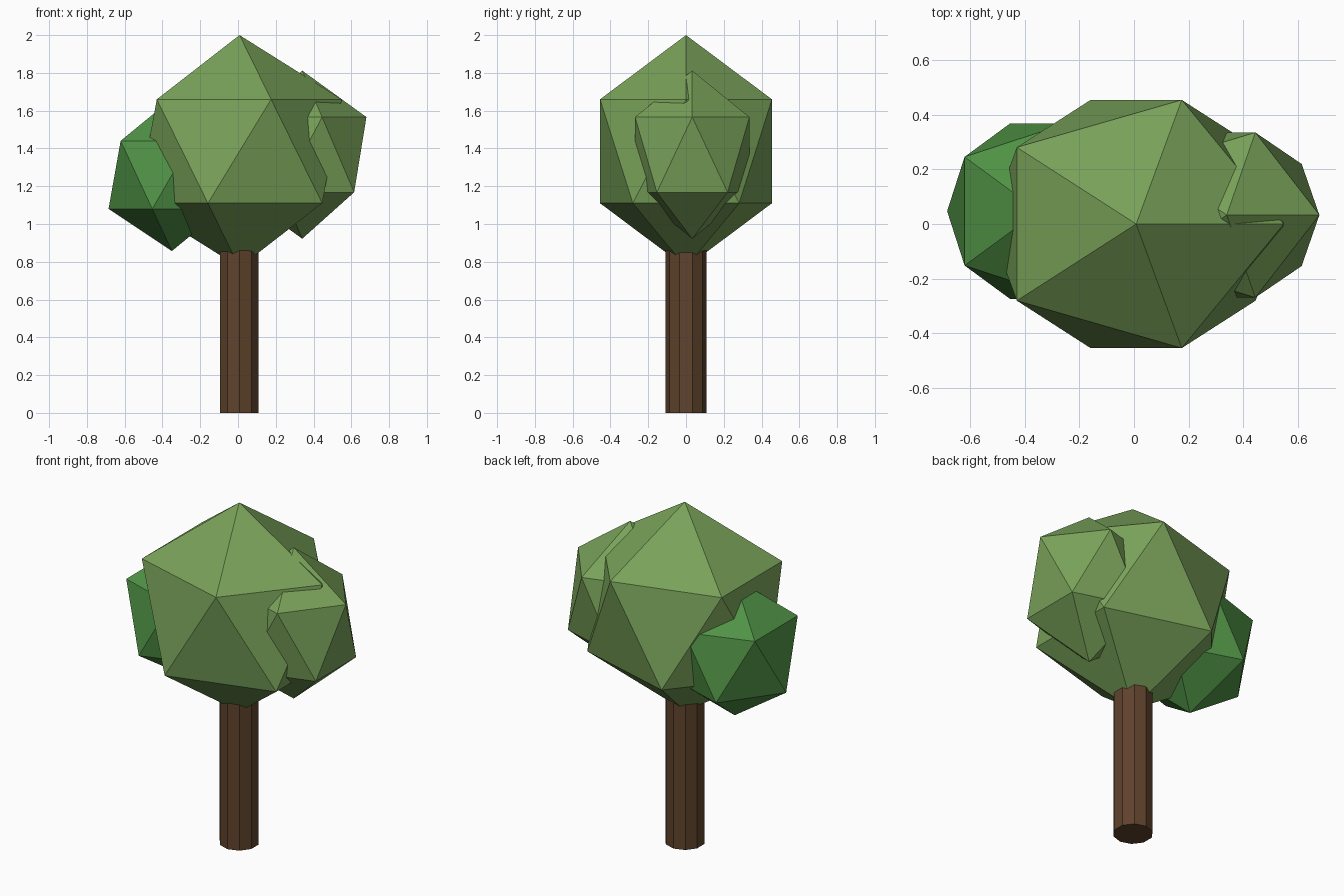
import bpy

if "Cube" in bpy.data.objects:
    bpy.data.objects.remove(bpy.data.objects["Cube"])


def material(name, rgb):
    m = bpy.data.materials.new(name)
    m.diffuse_color = (*rgb, 1)
    m.use_nodes = True
    m.node_tree.nodes["Principled BSDF"].inputs["Base Color"].default_value = m.diffuse_color
    return m


olive = material("olive_leaves", (0.19, 0.36, 0.10))
green = material("green_leaves", (0.08, 0.29, 0.06))
bark = material("bark", (0.115, 0.056, 0.025))


def leaf_clump(name, centre, radii, mat):
    bpy.ops.mesh.primitive_ico_sphere_add(subdivisions=1, radius=1, location=centre)
    ob = bpy.context.object
    ob.name = name
    ob.scale = radii
    bpy.ops.object.transform_apply(location=False, rotation=False, scale=True)
    ob.data.materials.append(mat)


# Trunk: ten-sided post running up into the crown
TRUNK_TOP = 0.95
bpy.ops.mesh.primitive_cylinder_add(vertices=10, radius=0.108, depth=TRUNK_TOP,
                                    location=(0.007, 0, TRUNK_TOP / 2))
trunk = bpy.context.object
trunk.name = "trunk"
trunk.data.materials.append(bark)

# Crown: one large faceted clump with a smaller one on each side
leaf_clump("main_crown", (0.008, 0, 1.385), (0.605, 0.535, 0.615), olive)
leaf_clump("right_crown", (0.34, 0.033, 1.367), (0.38, 0.356, 0.445), olive)
leaf_clump("left_crown", (-0.35, 0.047, 1.26), (0.375, 0.379, 0.403), green)
